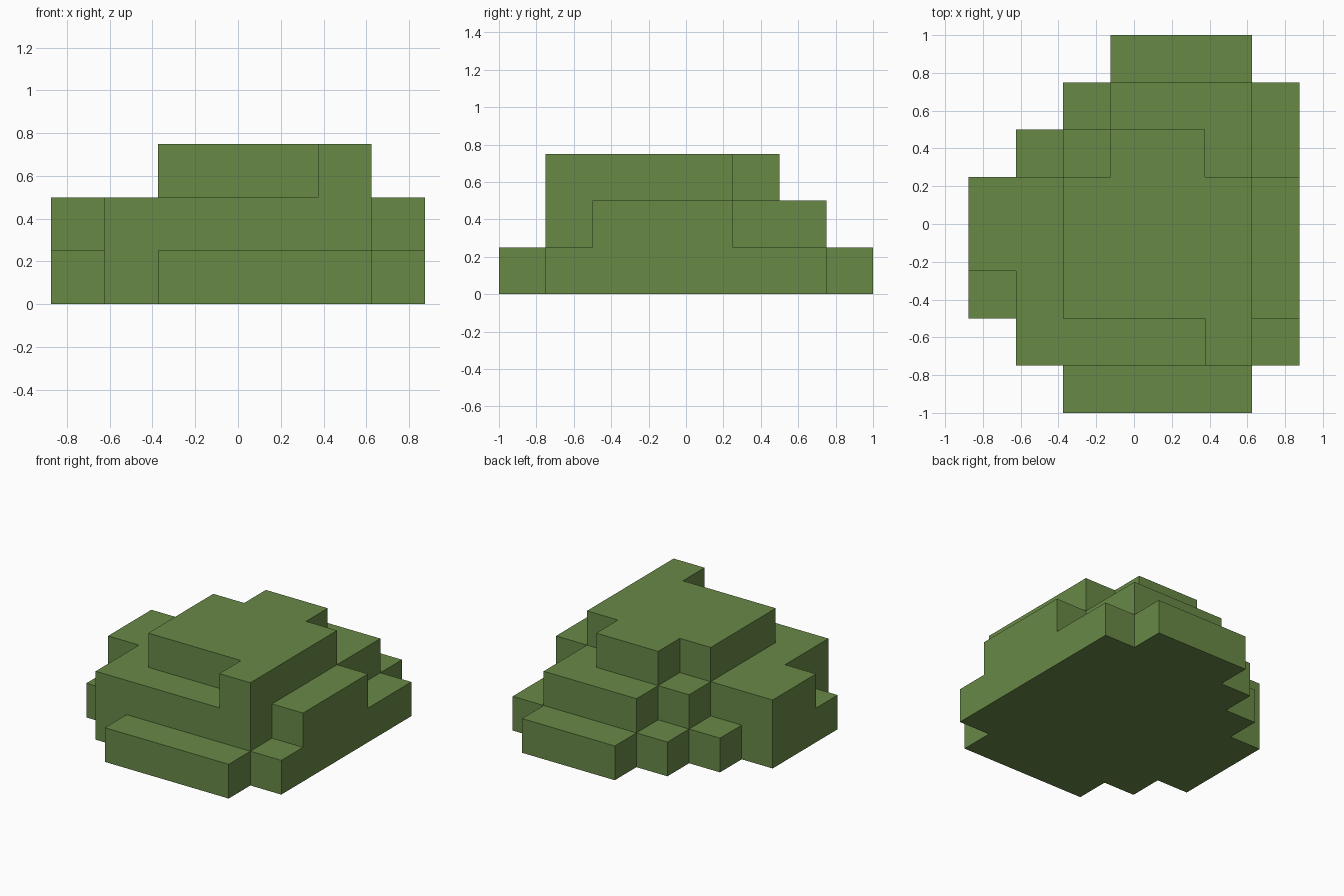
import bpy
import bmesh
import math
from mathutils import Vector

cube = bpy.data.objects.get("Cube")
if cube:
    bpy.data.objects.remove(cube, do_unlink=True)

# Leaf-green material
green = bpy.data.materials.new("leaf_green")
colour = (0.14, 0.25, 0.062, 1.0)
green.diffuse_color = colour
green.use_nodes = True
bsdf = green.node_tree.nodes["Principled BSDF"]
bsdf.inputs["Base Color"].default_value = colour
bsdf.inputs["Roughness"].default_value = 0.9

# Height of each column in blocks: rows run back to front, columns -x to +x
STEP = 0.25
HEIGHTS = [
    "0001110",
    "0012221",
    "0123321",
    "2233332",
    "2233332",
    "1233332",
    "0222231",
    "0011110",
]
ROWS, COLS = len(HEIGHTS), len(HEIGHTS[0])


def filled(i, j, k):
    """True if the block at column i, row j, layer k is solid."""
    if not (0 <= i < COLS and 0 <= j < ROWS and k >= 0):
        return False
    return k < int(HEIGHTS[j][i])


def add_side(bm, centre, normal):
    """Add one square block side, facing along normal."""
    u = Vector((normal.y, normal.z, normal.x))
    v = normal.cross(u)
    h = STEP / 2
    corners = [(-1, -1), (1, -1), (1, 1), (-1, 1)]
    bm.faces.new([bm.verts.new(centre + h * (normal + a * u + b * v))
                  for a, b in corners])


# Stepped bush: only the exposed block sides, joined into large flat faces
bm = bmesh.new()
for j in range(ROWS):
    for i in range(COLS):
        for k in range(int(HEIGHTS[j][i])):
            centre = STEP * Vector((i - (COLS - 1) / 2, (ROWS - 1) / 2 - j, k + 0.5))
            for n in ((1, 0, 0), (-1, 0, 0), (0, 1, 0), (0, -1, 0), (0, 0, 1), (0, 0, -1)):
                if not filled(i + n[0], j - n[1], k + n[2]):
                    add_side(bm, centre, Vector(n))
bmesh.ops.remove_doubles(bm, verts=bm.verts[:], dist=0.001)
bmesh.ops.dissolve_limit(bm, angle_limit=math.radians(1),
                         verts=bm.verts[:], edges=bm.edges[:])

mesh = bpy.data.meshes.new("stepped_bush")
bm.to_mesh(mesh)
bm.free()
mesh.materials.append(green)
bpy.context.collection.objects.link(bpy.data.objects.new("stepped_bush", mesh))
